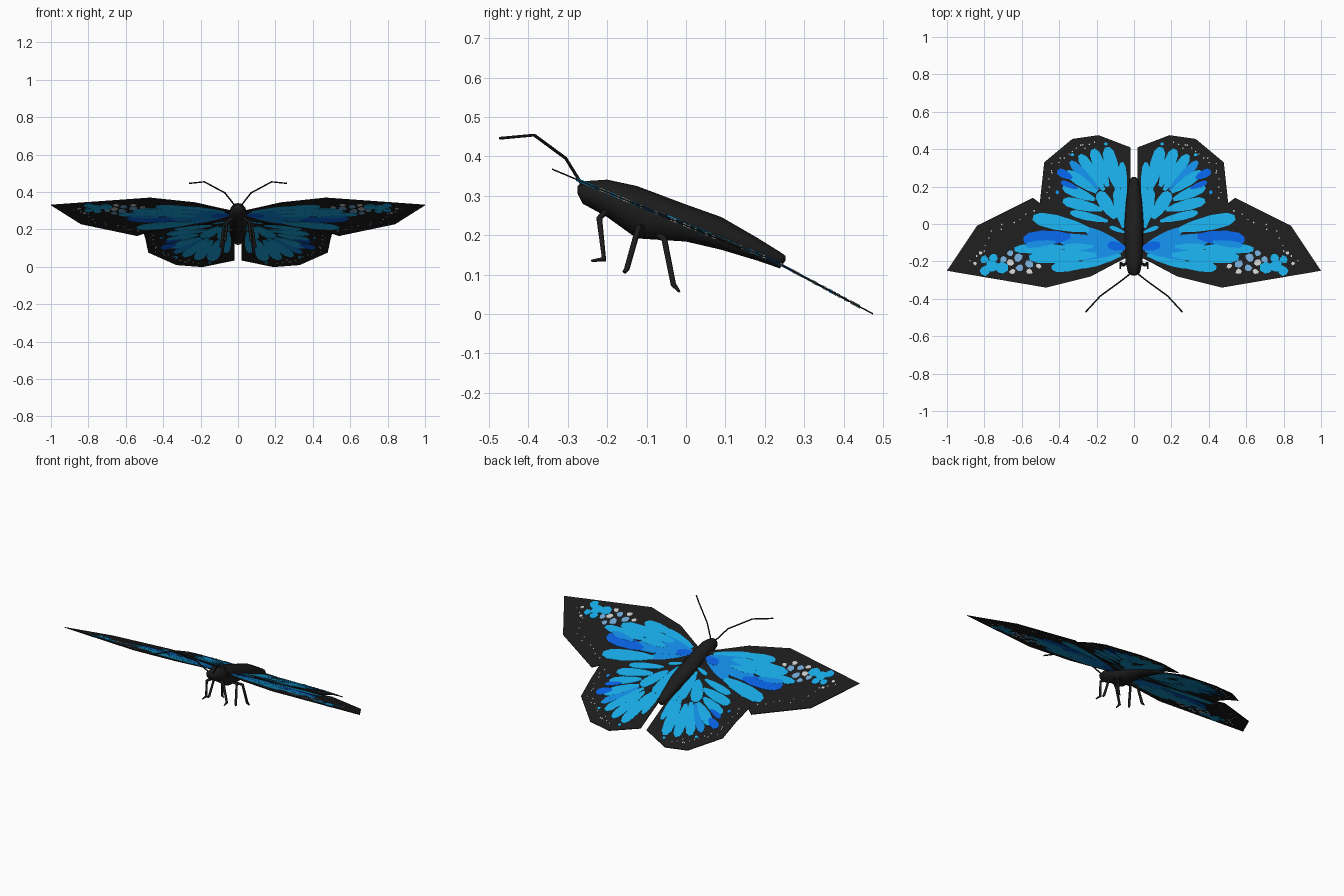
import bpy, bmesh, math, random
from mathutils import Vector

if "Cube" in bpy.data.objects:
    bpy.data.objects.remove(bpy.data.objects["Cube"])

random.seed(4)


def material(name, rgb):
    m = bpy.data.materials.new(name)
    m.diffuse_color = (*rgb, 1)
    m.use_nodes = True
    m.node_tree.nodes["Principled BSDF"].inputs["Base Color"].default_value = m.diffuse_color
    return m


BLACK = material("soot_black", (.0115, .0115, .0115))
PAINT = [material("cyan_blue", (.009, .39, .76)),
         material("mid_blue", (.006, .25, .75)),
         material("deep_blue", (.002, .115, .73)),
         material("pale_blue", (.16, .38, .64)),
         material("off_white", (.58, .60, .60))]


def make_object(name, bm, mats, mirror=False):
    bmesh.ops.recalc_face_normals(bm, faces=bm.faces)
    me = bpy.data.meshes.new(name)
    bm.to_mesh(me)
    bm.free()
    for m in mats:
        me.materials.append(m)
    ob = bpy.data.objects.new(name, me)
    bpy.context.collection.objects.link(ob)
    if mirror:
        ob.modifiers.new("mirror", 'MIRROR').use_mirror_merge = False
    return ob


def plate(bm, pts, half, index=0):
    """Thin flat slab, bent into place later."""
    top, low = ([bm.verts.new((x, y, s * half)) for x, y in pts] for s in (1, -1))
    faces = [bm.faces.new(top), bm.faces.new(low[::-1])]
    n = len(pts)
    for i in range(n):
        j = (i + 1) % n
        faces.append(bm.faces.new((top[i], low[i], low[j], top[j])))
    for f in faces:
        f.material_index = index


def bend(bm, height):
    """Cut across the fold line, then lift onto the sloping wing."""
    bmesh.ops.bisect_plane(bm, geom=bm.verts[:] + bm.edges[:] + bm.faces[:],
                           plane_co=(0, .22, 0), plane_no=(0, 1, 0))
    for v in bm.verts:
        v.co.z += height(v.co.y)


def petal(x0, y0, x1, y1, w):
    """Long rounded cell, widest past the middle."""
    a, b = Vector((x0, y0)), Vector((x1, y1))
    d = b - a
    n = Vector((-d.y, d.x)).normalized() * w
    prof = [(0, .3), (.25, .75), (.6, 1), (.88, .85), (1, .35)]
    return [a + d * t + n * k for t, k in prof] + [a + d * t - n * k for t, k in prof[::-1]]


def blob(x, y, r):
    return [(x + r * random.uniform(.75, 1.2) * math.cos(k * math.tau / 7),
             y + r * random.uniform(.75, 1.2) * math.sin(k * math.tau / 7)) for k in range(7)]


def wing(name, outline, height, petals, dots, rim):
    bm = bmesh.new()
    plate(bm, outline, .002)
    bend(bm, height)
    make_object(name, bm, [BLACK], True)
    # coloured cells
    bm = bmesh.new()
    for k, (x0, y0, x1, y1, w, c) in enumerate(petals):
        plate(bm, petal(x0, y0, x1, y1, w), .0028 + .0001 * k, c)
    for x, y, r, c in dots:
        plate(bm, blob(x, y, r), .0046, c)
    # pale specks along the outer margin
    mid = Vector((sum(p[0] for p in outline), sum(p[1] for p in outline))) / len(outline)
    for a, b in zip(rim, rim[1:]):
        for k in range(6):
            p = Vector(a).lerp(Vector(b), (k + random.random()) / 6)
            p = p.lerp(mid, random.uniform(.15, .27))
            plate(bm, blob(p.x, p.y, random.uniform(.003, .005)), .0047, 4)
    bend(bm, height)
    make_object(name + "_markings", bm, PAINT, True)


# front wings
fore = [(.02, -.17), (.08, -.20), (.23, -.28), (.47, -.34), (1, -.25),
        (.84, -.01), (.54, .14), (.46, .08), (.3, .03), (.02, -.06)]
fore_petals = [
    (.07, -.165, .30, -.225, .026, 0), (.24, -.215, .44, -.235, .028, 0),
    (.06, -.14, .36, -.17, .034, 1), (.20, -.165, .56, -.18, .036, 0),
    (.07, -.11, .26, -.03, .026, 1), (.24, -.03, .54, .035, .04, 0),
    (.08, -.125, .40, -.08, .042, 1), (.34, -.065, .59, -.085, .042, 2),
    (.36, -.125, .64, -.135, .026, 0), (.04, -.13, .14, -.11, .024, 2),
    (.22, -.12, .38, -.125, .02, 0), (.42, -.095, .58, -.115, .018, 1)]
fore_dots = [(.71, -.235, .036, 0), (.76, -.225, .036, 0), (.80, -.25, .026, 0),
             (.75, -.18, .026, 0), (.80, -.19, .022, 0), (.70, -.19, .018, 3),
             (.56, -.215, .024, 3), (.61, -.235, .022, 3), (.62, -.18, .024, 3),
             (.66, -.155, .018, 3), (.66, -.205, .018, 4), (.56, -.255, .015, 4),
             (.65, -.255, .016, 4), (.51, -.225, .014, 4), (.82, -.155, .010, 4),
             (.85, -.21, .010, 4)]
wing("front_wing", fore, lambda y: .225 - .42 * y, fore_petals, fore_dots, fore[4:7])

# rear wings
hind = [(.02, -.06), (.3, .03), (.46, .08), (.505, .10), (.48, .33),
        (.33, .455), (.19, .475), (.02, .41)]
hind_petals = [
    (.055, -.02, .09, .19, .032, 0), (.05, .12, .065, .33, .022, 0),
    (.085, .18, .145, .41, .036, 0), (.14, .20, .22, .40, .032, 0),
    (.16, .18, .29, .37, .030, 0), (.19, .18, .34, .335, .024, 1),
    (.10, .03, .19, .17, .036, 0), (.20, .17, .36, .28, .028, 0),
    (.33, .245, .41, .285, .022, 2), (.21, .13, .38, .20, .029, 0),
    (.30, .19, .39, .225, .015, 2), (.17, .075, .38, .125, .030, 0),
    (.14, .015, .34, .062, .022, 0), (.05, -.045, .13, -.015, .012, 0)]
hind_dots = [(.15, .428, .010, 0), (.33, .37, .010, 0), (.41, .17, .010, 1)]
wing("rear_wing", hind, lambda y: .232 - .42 * y - .115 * max(0, y - .22) - .003,
     hind_petals, hind_dots, hind[3:7])

# body lofted from oval rings: y, bottom z, top z, half width
rings = [(-.275, .305, .325, .012), (-.262, .28, .337, .032), (-.20, .246, .341, .045),
         (-.125, .192, .325, .051), (0, .184, .278, .051), (.09, .163, .246, .045),
         (.18, .136, .194, .034), (.238, .116, .158, .022), (.252, .135, .148, .008)]
bm = bmesh.new()
loops = []
for y, lo, hi, w in rings:
    loops.append([bm.verts.new((w * math.cos(a), y, (lo + hi) / 2 + (hi - lo) / 2 * math.sin(a)))
                  for a in (k * math.tau / 12 for k in range(12))])
for p, q in zip(loops, loops[1:]):
    for i in range(12):
        j = (i + 1) % 12
        bm.faces.new((p[i], p[j], q[j], q[i]))
bm.faces.new(loops[0])
bm.faces.new(loops[-1])
for f in bm.faces:
    f.smooth = True
make_object("body", bm, [BLACK])


def tube(name, pts, radius, tip=1):
    """Jointed limb on both sides."""
    for side, s in (("right", 1), ("left", -1)):
        cu = bpy.data.curves.new(name, 'CURVE')
        cu.dimensions = '3D'
        cu.bevel_depth = radius
        cu.bevel_resolution = 1
        cu.use_fill_caps = True
        sp = cu.splines.new('POLY')
        sp.points.add(len(pts) - 1)
        for p, (x, y, z) in zip(sp.points, pts):
            p.co = (s * x, y, z, 1)
        sp.points[-1].radius = tip
        cu.materials.append(BLACK)
        ob = bpy.data.objects.new(f"{name}_{side}", cu)
        bpy.context.collection.objects.link(ob)


tube("antenna", [(.015, -.262, .325), (.07, -.305, .395), (.18, -.385, .454), (.26, -.472, .446)], .004)
tube("front_leg", [(.02, -.20, .265), (.058, -.22, .243), (.07, -.208, .139), (.074, -.24, .135)], .008, .4)
tube("middle_leg", [(.02, -.11, .22), (.075, -.12, .222), (.09, -.15, .115), (.095, -.157, .106)], .008, .7)
tube("rear_leg", [(.02, -.07, .20), (.07, -.055, .19), (.085, -.032, .075), (.088, -.016, .056)], .008, .4)
